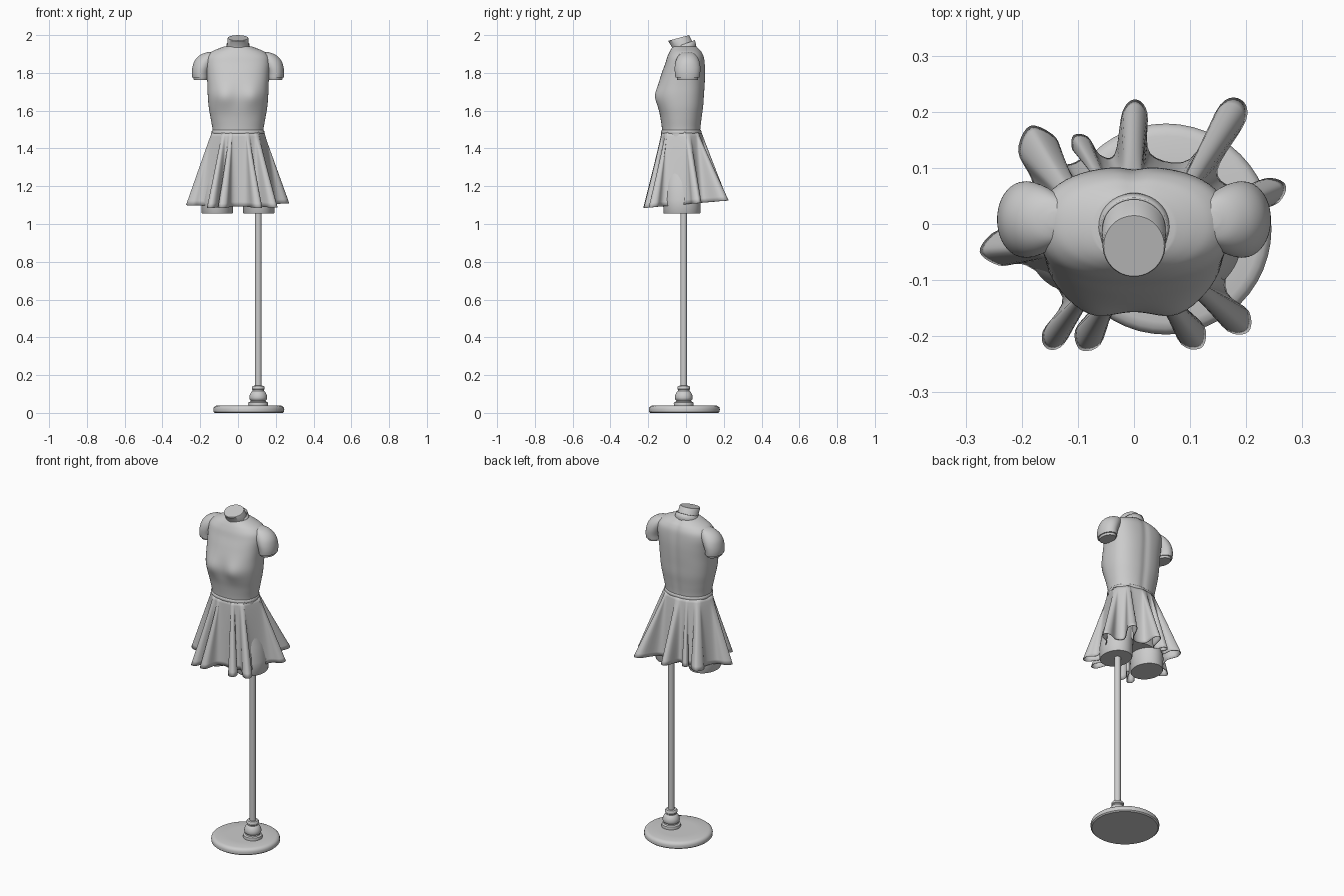
import bpy, bmesh, math
from mathutils import Vector

if "Cube" in bpy.data.objects:
    bpy.data.objects.remove(bpy.data.objects["Cube"])


def loft(name, rings, caps=True, solid=0.0, angle=40):
    """Skin a list of equal-length closed rings."""
    bm = bmesh.new()
    vs = [[bm.verts.new(p) for p in r] for r in rings]
    n = len(rings[0])
    for a, b in zip(vs, vs[1:]):
        for i in range(n):
            j = (i + 1) % n
            bm.faces.new((a[i], a[j], b[j], b[i]))
    if caps:
        bm.faces.new(vs[0][::-1])
        bm.faces.new(vs[-1])
    bmesh.ops.recalc_face_normals(bm, faces=bm.faces)
    me = bpy.data.meshes.new(name)
    bm.to_mesh(me)
    bm.free()
    ob = bpy.data.objects.new(name, me)
    bpy.context.collection.objects.link(ob)
    bpy.ops.object.select_all(action='DESELECT')
    ob.select_set(True)
    bpy.context.view_layer.objects.active = ob
    bpy.ops.object.shade_smooth_by_angle(angle=math.radians(angle))
    if solid:
        m = ob.modifiers.new("thickness", 'SOLIDIFY')
        m.thickness = solid
        m.offset = -1
    return ob


def smooth(pts, steps, closed=False):
    """Catmull-Rom through a list of tuples."""
    pts = [Vector(p) for p in pts]
    n, out = len(pts), []
    for i in range(n if closed else n - 1):
        if closed:
            p = [pts[(i + k) % n] for k in (-1, 0, 1, 2)]
        else:
            p = [pts[min(max(i + k, 0), n - 1)] for k in (-1, 0, 1, 2)]
        for s in range(steps):
            t = s / steps
            out.append(0.5 * (2 * p[1] + (p[2] - p[0]) * t
                              + (2 * p[0] - 5 * p[1] + 4 * p[2] - p[3]) * t * t
                              + (3 * p[1] - p[0] - 3 * p[2] + p[3]) * t ** 3))
    return out if closed else out + [pts[-1]]


def squircle(a, rx, ry, n):
    """Point of a superellipse at true polar angle a."""
    c, s = math.cos(a), math.sin(a)
    r = (abs(c / rx) ** n + abs(s / ry) ** n) ** (-1 / n)
    return Vector((r * c, r * s, 0))


def ring(cx, cy, z, rx, ry, n=2.0, slope=0.0, count=48):
    out = []
    for i in range(count):
        p = squircle(2 * math.pi * i / count, rx, ry, n)
        out.append(Vector((cx + p.x, cy + p.y, z + slope * p.y)))
    return out


def lathe(name, cx, cy, profile, angle=40):
    return loft(name, [ring(cx, cy, z, r, r) for r, z in profile], angle=angle)


# Stand: round foot, turned collar, off-centre pole
lathe("base_disc", 0.057, -0.009, [(.180, 0), (.187, .006), (.188, .020), (.185, .030),
                                   (.178, .036), (.166, .040), (.10, .040)])
lathe("pole_collar", 0.107, -0.012, [
    (.052, .038), (.053, .048), (.051, .056), (.041, .060), (.039, .066), (.045, .071),
    (.047, .080), (.046, .092), (.041, .104), (.035, .113), (.030, .117), (.030, .123),
    (.034, .127), (.034, .137), (.029, .143), (.018, .144)])
lathe("pole", 0.107, -0.012, [(.018, .13), (.018, 1.10)])

# Torso: (z, half width, front y, back y, squareness)
sections = [
    (1.15, .165, -.120, .080, 2.3), (1.30, .158, -.120, .085, 2.3),
    (1.42, .140, -.125, .080, 2.2), (1.49, .134, -.126, .077, 2.2),
    (1.56, .145, -.135, .084, 2.3), (1.62, .155, -.146, .092, 2.4),
    (1.68, .160, -.152, .096, 2.5), (1.74, .162, -.145, .100, 2.5),
    (1.80, .166, -.128, .102, 2.5), (1.85, .170, -.110, .100, 2.5),
    (1.885, .165, -.099, .095, 2.4), (1.910, .143, -.088, .084, 2.2),
    (1.926, .110, -.079, .070, 2.1), (1.940, .072, -.070, .056, 2.0)]
rings = []
for z, rx, yf, yb, n in smooth(sections, 5):
    r = ring(0, (yf + yb) / 2, z, rx, (yb - yf) / 2, n, count=72)
    for p in r:
        if p.y < -.03:      # bust
            for side in (-1, 1):
                d = ((p.x - side * .075) / .045) ** 2 + ((z - 1.675) / .05) ** 2
                p.y -= .018 * math.exp(-d / 1.4)
        elif p.y > .05:     # hollow of the spine
            p.y -= .005 * math.exp(-(p.x / .02) ** 2)
    rings.append(r)
loft("torso", rings)

# Neck stump leaning forward, and the stand-up collar behind it
neck = [(0, 1.90, .075, .0), (-.008, 1.930, .064, .08), (-.020, 1.950, .057, .16),
        (-.038, 1.982, .056, .27), (-.039, 1.985, .054, .27)]
loft("neck", [ring(0, y, z, r, r, slope=s) for y, z, r, s in neck])
loft("neck_collar", [ring(0, -.006, 1.915, .070, .064, slope=.1),
                     ring(0, -.006, 1.935, .064, .059, slope=.25),
                     ring(0, -.010, 1.953, .060, .057, slope=.36)], caps=False, solid=.004)

# Shoulder caps with a short arm stub, and thighs, one per side
cap = [(.197, 1.775, .045, .064), (.197, 1.80, .047, .067), (.190, 1.83, .051, .068),
       (.178, 1.86, .054, .063), (.163, 1.885, .050, .052), (.148, 1.903, .036, .036),
       (.138, 1.911, .014, .014)]
leg = [(.110, 1.055, .080, .095), (.110, 1.060, .083, .098), (.109, 1.13, .084, .099),
       (.095, 1.22, .080, .099), (.080, 1.32, .066, .090)]
for name, s in (("left", -1), ("right", 1)):
    loft(name + "_cap_sleeve", [ring(s * x, .008, z, rx, ry)
                                for x, z, rx, ry in smooth(cap, 4)])
    loft(name + "_arm_stub", [ring(s * .195, .008, z, r, r * 1.4)
                              for z, r in ((1.762, .038), (1.766, .040), (1.80, .041))])
    loft(name + "_thigh", [ring(s * x, -.022, z, rx, ry) for x, z, rx, ry in leg])

# Skirt folds: (foot angle, half angle, tip x, tip y, half width of the bulb)
folds = [(14, 9, .270, .070, .024), (44, 8, .190, .222, .027), (91, 13, .003, .222, .022),
         (120, 6, -.108, .158, .018), (146, 10, -.185, .175, .036),
         (187, 11, -.275, -.050, .030), (230, 7, -.155, -.222, .022),
         (250, 8, -.096, -.224, .026), (296, 8, .121, -.220, .026),
         (321, 8, .204, -.192, .026)]
centre = Vector((0, -.012, 0))
waist, foot, hem = [], [], []
for deg, half, tx, ty, w in folds:
    a, h = math.radians(deg), math.radians(half)
    tip = Vector((tx, ty, 0))
    out = (tip - centre - squircle(a, .203, .138, 2.5)).normalized()
    across = Vector((-out.y, out.x, 0))
    bulb = tip - out * w
    for k, target in ((-1, None), (-.45, bulb - across * w), (0, tip),
                      (.45, bulb + across * w), (1, None)):
        base = centre + squircle(a + k * h, .203, .138, 2.5)
        waist.append(Vector((0, -.025, 0)) + squircle(a + k * h, .138, .106, 2.2))
        foot.append(base)
        hem.append(target or base)
waist, foot, hem = (smooth(p, 5, closed=True) for p in (waist, foot, hem))
rows, rings = 16, []
for i in range(rows + 1):
    t = i / rows
    r = []
    for wp, fp, hp in zip(waist, foot, hem):
        p = wp.lerp(fp, t ** .85) + (hp - fp) * t ** 1.1
        p.z = 1.487 * (1 - t) + (1.105 + .09 * hp.y) * t
        r.append(p)
    rings.append(r)
loft("skirt", rings, caps=False, solid=.003, angle=60)

# Waist seam
loft("waistband", [ring(0, -.025, z, rx, rx - .032, 2.2, count=72)
                   for z, rx in ((1.478, .138), (1.482, .140), (1.492, .139), (1.497, .135))],
     caps=False)
